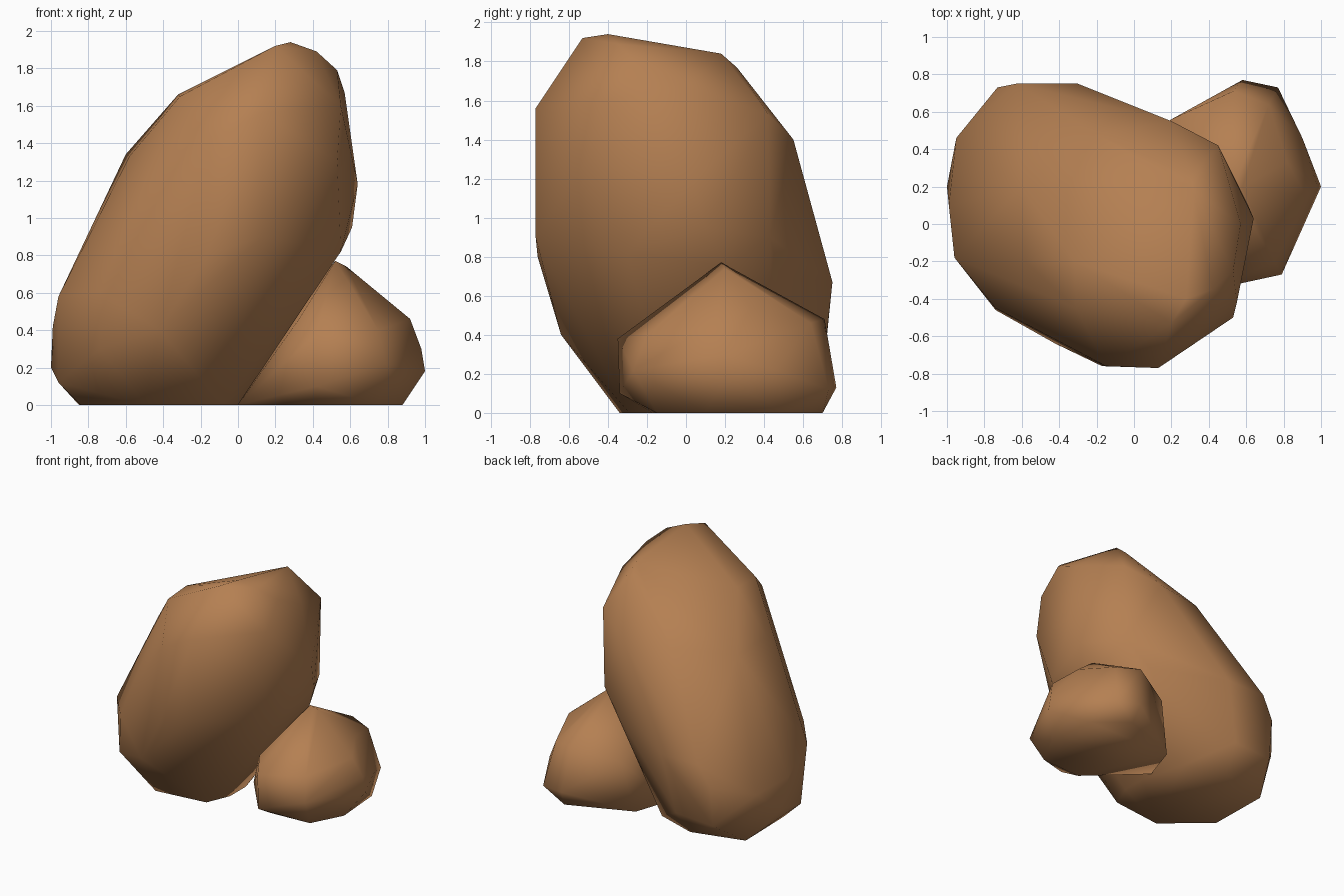
import bpy, bmesh

stone = bpy.data.materials.new("brown stone")
stone.diffuse_color = (0.46, 0.215, 0.085, 1)


def rock(name, tiers):
    """Convex stone wrapped around tiers of corner points, shaded softly."""
    bm = bmesh.new()
    for tier in tiers:
        for p in tier:
            bm.verts.new(p)
    bmesh.ops.convex_hull(bm, input=bm.verts)
    loose = [v for v in bm.verts if not v.link_faces]
    bmesh.ops.delete(bm, geom=loose, context='VERTS')
    bmesh.ops.recalc_face_normals(bm, faces=bm.faces)
    me = bpy.data.meshes.new(name)
    bm.to_mesh(me)
    bm.free()
    me.materials.append(stone)
    ob = bpy.data.objects.new(name, me)
    bpy.context.collection.objects.link(ob)
    bpy.ops.object.select_all(action='DESELECT')
    ob.select_set(True)
    bpy.context.view_layer.objects.active = ob
    bpy.ops.object.shade_smooth_by_angle(angle=1.1)
    return ob


# Tall boulder leaning to the right and forward
rock("leaning_boulder", [
    # flat base
    [(-.85, .45, 0), (-.84, -.05, 0), (-.5, -.34, 0), (-.08, -.29, 0),
     (0, -.1, 0), (0, .1, 0), (-.1, .45, 0), (-.43, .56, 0)],
    # swollen foot
    [(-1, .2, .2), (-.96, -.1, .12), (-.99, .1, .42), (-.95, .46, .4),
     (-.96, -.18, .58), (-.74, -.46, .3), (-.74, -.45, .6),
     (-.42, -.64, .4), (-.73, .7, .18), (-.73, .73, .5),
     (-.63, .75, .67), (-.3, .75, .67), (-.4, .7, .2)],
    # middle
    [(.55, -.3, .82), (.5, .2, .75), (.61, .1, .95), (.64, .03, 1.18),
     (.53, -.5, 1.3), (.13, -.77, .9), (-.17, -.76, .8),
     (.13, -.77, 1.56), (-.15, -.76, 1.42), (.43, .43, .9),
     (.45, .42, 1.53), (.2, .55, 1.4), (-.03, .61, 1.1), (.25, .48, .7),
     (-.6, .2, 1.34), (-.58, -.2, 1.33), (-.2, .48, 1.4)],
    # crown
    [(-.31, -.45, 1.65), (-.32, -.2, 1.66), (.28, -.4, 1.94),
     (.2, -.53, 1.92), (.32, .18, 1.84), (.3, .26, 1.77),
     (.42, -.35, 1.89), (.53, -.25, 1.79), (.55, -.42, 1.6),
     (.57, .0, 1.67)],
])

# Low stone resting against its right side
rock("small_stone", [
    # flat base
    [(0, .2, 0), (.1, .5, 0), (.4, -.17, 0), (.75, -.15, 0),
     (.88, .1, 0), (.85, .5, 0), (.6, .7, 0)],
    # sides
    [(.42, -.34, .1), (.42, -.35, .38), (.32, -.18, .45),
     (.79, -.27, .22), (.75, -.2, .4),
     (1, .2, .18), (.98, .2, .3), (.92, .15, .46), (.9, .46, .22),
     (.58, .77, .13), (.77, .73, .12), (.72, .64, .46), (.53, .71, .48),
     (.2, .56, .4)],
    # top
    [(.52, .18, .77), (.58, .2, .74), (.82, .33, .54)],
])
